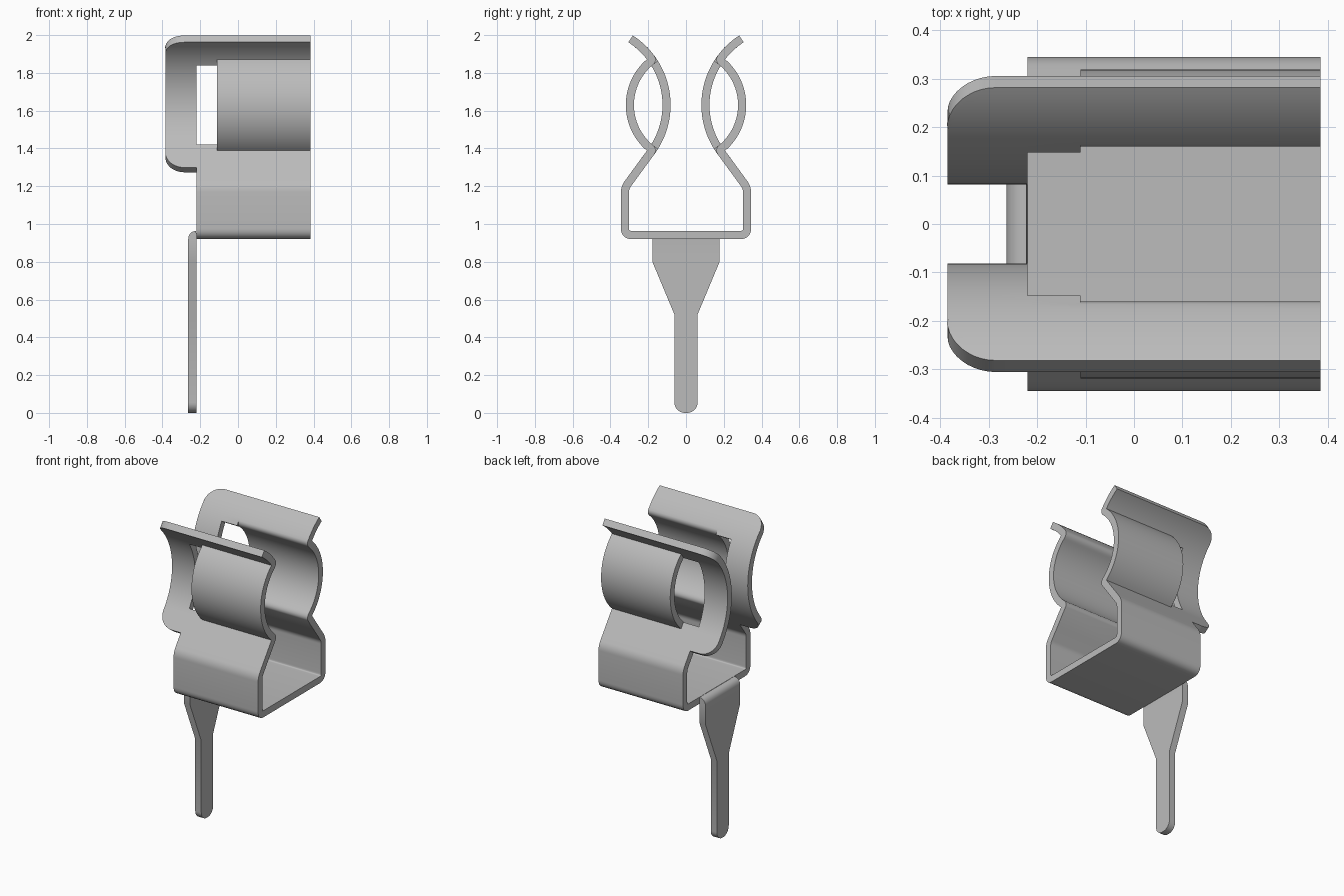
import bpy, bmesh
from math import sin, cos, radians, pi
from mathutils import Vector

cube = bpy.data.objects.get("Cube")
if cube:
    bpy.data.objects.remove(cube, do_unlink=True)

THICK = 0.043
X_END, X_SLOT, X_BODY, X_STRIP = 0.385, -0.11, -0.22, -0.385

metal = bpy.data.materials.new("grey_metal")
metal.use_nodes = True
metal.diffuse_color = (0.5, 0.5, 0.5, 1)
metal.node_tree.nodes["Principled BSDF"].inputs["Base Color"].default_value = (0.5, 0.5, 0.5, 1)


def arc(cy, cz, r, a0, a1, n):
    """Points on a circle in the side plane, angles in degrees."""
    angles = [radians(a0 + (a1 - a0) * i / n) for i in range(n + 1)]
    return [Vector((cy + r * cos(a), cz + r * sin(a))) for a in angles]


def spring(a0, a1, n):
    """Part of the inward bulging spring, angle measured up from its waist."""
    return arc(0.52, 1.63, 0.417, 180 - a0, 180 - a1, n)


def bend(p, q, r, n=6):
    p, q, r = Vector(p), Vector(q), Vector(r)
    return [p * (1 - t) ** 2 + q * 2 * t * (1 - t) + r * t * t
            for t in (i / n for i in range(n + 1))]


def fillet(prev, corner, nxt, d):
    prev, corner, nxt = Vector(prev), Vector(corner), Vector(nxt)
    return bend(corner + (prev - corner).normalized() * d, corner,
                corner + (nxt - corner).normalized() * d)


def add_grid(bm, rows):
    """Faces between rows of points; collapsed corners are skipped."""
    for a, b in zip(rows, rows[1:]):
        for i in range(len(a) - 1):
            pts = []
            for p in (a[i], a[i + 1], b[i + 1], b[i]):
                if all((p - q).length > 1e-5 for q in pts):
                    pts.append(p)
            if len(pts) > 2:
                bm.faces.new([bm.verts.new(p) for p in pts])


def finish(name, bm):
    """Thicken a sheet into bent metal."""
    bmesh.ops.remove_doubles(bm, verts=bm.verts, dist=1e-5)
    bmesh.ops.recalc_face_normals(bm, faces=bm.faces)
    mesh = bpy.data.meshes.new(name)
    bm.to_mesh(mesh)
    bm.free()
    ob = bpy.data.objects.new(name, mesh)
    bpy.context.collection.objects.link(ob)
    mesh.materials.append(metal)
    mod = ob.modifiers.new("thickness", 'SOLIDIFY')
    mod.thickness, mod.offset, mod.use_even_offset = THICK, 0, True
    bpy.ops.object.select_all(action='DESELECT')
    bpy.context.view_layer.objects.active = ob
    ob.select_set(True)
    bpy.ops.object.modifier_apply(modifier=mod.name)
    bpy.ops.object.shade_smooth_by_angle(angle=radians(30))
    return ob


# Side profile: floor, wall, slope, then the spring
JOIN, SLOT, LIP = 36.2, 31.8, 57.1
root = spring(-JOIN, -JOIN + 1, 1)[0]
floor_corner, knee = (0.323, 0.942), (0.323, 1.193)
strip_foot = Vector(knee).lerp(root, 0.49)
channel = ([Vector((0, 0.942))] + fillet((0, 0.942), floor_corner, knee, 0.035)
           + fillet(floor_corner, knee, root, 0.025) + [strip_foot])
slope = [strip_foot, root]
low_tab = spring(-JOIN, -SLOT, 2)
waist = spring(-SLOT, SLOT, 28)
high_tab = spring(SLOT, JOIN, 2)
lip = spring(JOIN, LIP, 10)

# Outward bulging contact, blended into the spring at both ends
joint_low, joint_high = (0.178, 1.392), (0.178, 1.868)
bulge = arc(0, 1.63, 0.297, -49, 49, 32)
contact = (bend(root, joint_low, bulge[0], 5) + bulge[1:-1]
           + bend(bulge[-1], joint_high, high_tab[-1], 5))

# Rounded end strip, laid out along the unrolled profile
strip = slope + low_tab[1:] + waist[1:] + high_tab[1:] + lip[1:]
dist = [0.0]
for p, q in zip(strip, strip[1:]):
    dist.append(dist[-1] + (q - p).length)


def along(s):
    for i in range(len(strip) - 1):
        if s <= dist[i + 1]:
            return strip[i].lerp(strip[i + 1], (s - dist[i]) / (dist[i + 1] - dist[i]))
    return strip[-1]


def strip_rows(side, radius=0.1, n=10):
    rows = []
    for i in range(n + 1):
        a = pi / 2 * i / n
        inset = radius * (1 - sin(a))
        pts = [along(min(max(s, inset), dist[-1] - inset)) for s in dist]
        rows.append([Vector((X_STRIP + radius * (1 - cos(a)), side * p.x, p.y)) for p in pts])
    rows.append([Vector((X_BODY, side * p.x, p.y)) for p in strip])
    return rows


# Clip body: both sides from one sheet
bm = bmesh.new()
wide, tab, far = (X_BODY, X_SLOT, X_END), (X_BODY, X_SLOT), (X_SLOT, X_END)
for side in (1, -1):
    for path, xs in ((channel, wide), (slope, wide), (low_tab, tab),
                     (high_tab, tab), (lip, wide), (contact, far)):
        add_grid(bm, [[Vector((x, side * p.x, p.y)) for p in path] for x in xs])
    add_grid(bm, strip_rows(side))
finish("clip_body", bm)

# Terminal pin: bent down from the floor, tapered, with a rounded tip
bm = bmesh.new()
rows = [(p.x, p.y, 0.178) for p in bend((X_BODY, 0.942), (-0.242, 0.942), (-0.242, 0.918))]
rows += [(-0.242, 0.80, 0.178), (-0.242, 0.52, 0.061)]
for i in range(9):
    a = pi / 2 * i / 8
    rows.append((-0.242, 0.055 * (1 - sin(a)), 0.006 + 0.055 * cos(a)))
add_grid(bm, [[Vector((x, -w, z)), Vector((x, w, z))] for x, z, w in rows])
finish("terminal_pin", bm)
